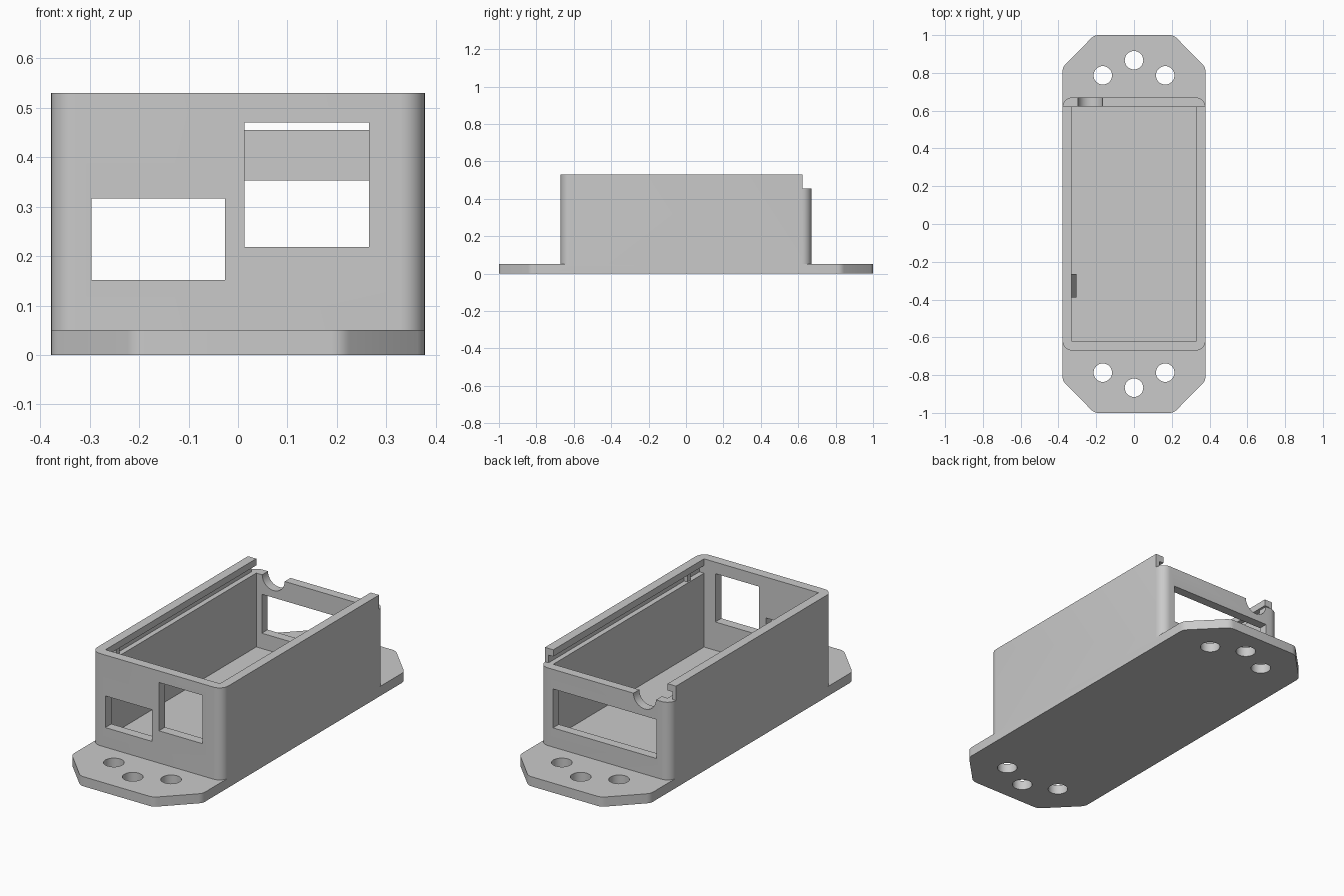
import bpy, bmesh, math

cube = bpy.data.objects.get("Cube")
if cube:
    bpy.data.objects.remove(cube, do_unlink=True)

W, L, H = 0.378, 0.67, 0.53      # half width, half length, height of the case
SLOT_Z, LIP_Z = 0.455, 0.495     # lid slot bottom and top
FLOOR = 0.07

grey = bpy.data.materials.new("grey plastic")
grey.use_nodes = True
grey.diffuse_color = (0.59, 0.59, 0.59, 1)
grey.node_tree.nodes["Principled BSDF"].inputs["Base Color"].default_value = (0.59, 0.59, 0.59, 1)


def prism(name, outline, low, high, axis="z"):
    """Extrude a 2D outline along z (x, y points) or along y (x, z points)."""
    place = (lambda a, b, c: (a, b, c)) if axis == "z" else (lambda a, b, c: (a, c, b))
    bm = bmesh.new()
    rings = [[bm.verts.new(place(a, b, c)) for a, b in outline] for c in (low, high)]
    for ring in rings:
        bm.faces.new(ring)
    n = len(outline)
    for i in range(n):
        j = (i + 1) % n
        bm.faces.new((rings[0][i], rings[0][j], rings[1][j], rings[1][i]))
    bmesh.ops.recalc_face_normals(bm, faces=bm.faces)
    mesh = bpy.data.meshes.new(name)
    bm.to_mesh(mesh)
    bm.free()
    mesh.materials.append(grey)
    obj = bpy.data.objects.new(name, mesh)
    bpy.context.collection.objects.link(obj)
    return obj


def arc(x, y, r, start, end, steps):
    return [(x + r * math.cos(math.radians(start + (end - start) * i / steps)),
             y + r * math.sin(math.radians(start + (end - start) * i / steps)))
            for i in range(steps + 1)]


def box(name, x0, x1, y0, y1, z0, z1):
    return prism(name, [(x0, y0), (x1, y0), (x1, y1), (x0, y1)], z0, z1)


def combine(target, tool, operation="DIFFERENCE"):
    mod = target.modifiers.new(operation.lower(), "BOOLEAN")
    mod.object, mod.operation, mod.solver = tool, operation, "EXACT"
    bpy.context.view_layer.objects.active = target
    bpy.ops.object.modifier_apply(modifier=mod.name)
    bpy.data.objects.remove(tool, do_unlink=True)


# Case body with rounded upright corners
r = 0.05
outline = []
for k, (sx, sy) in enumerate([(1, 1), (-1, 1), (-1, -1), (1, -1)]):
    outline += arc(sx * (W - r), sy * (L - r), r, 90 * k, 90 * k + 90, 8)
case = prism("case_body", outline, 0.02, H)

# Mounting plate with clipped, softly rounded corners
soft = 0.05
cut = soft * math.tan(math.radians(22.5))
quarter = (arc(W - soft, 0.83 - cut, soft, 0, 45, 4)
           + arc(0.21 - cut, 1 - soft, soft, 45, 90, 4))
half = quarter + [(-x, y) for x, y in reversed(quarter)]
plate = prism("mounting_plate", half + [(-x, -y) for x, y in half], 0, 0.05)
combine(case, plate, "UNION")

# Inner cavity, lid slot and open back end above the rear wall
combine(case, box("cavity", -0.33, 0.33, -0.62, 0.622, FLOOR, 0.7))
combine(case, box("lid_slot", -0.357, 0.357, -0.62, 0.8, SLOT_Z, LIP_Z))
combine(case, box("rear_opening", -0.5, 0.5, 0.622, 0.8, SLOT_Z, 0.7))

# Front ports and rear window
combine(case, box("low_port", -0.296, -0.026, -0.8, -0.5, 0.152, 0.317))
combine(case, box("tall_port", 0.013, 0.265, -0.8, -0.5, 0.218, 0.47))
combine(case, box("rear_window", -0.298, 0.298, 0.5, 0.8, 0.15, 0.353))

# Cable notch in the rear wall
combine(case, prism("cable_notch", arc(-0.231, SLOT_Z, 0.065, 180, 360, 16)
                    + [(-0.166, 0.6), (-0.296, 0.6)], 0.58, 0.8, "y"))

# Screw holes in both flanges
for side in (-1, 1):
    for x, y in [(-0.165, 0.787), (0, 0.867), (0.165, 0.787)]:
        combine(case, prism("screw_hole", arc(x, side * y, 0.049, 0, 348.75, 31), -0.1, 0.1))

bpy.ops.object.select_all(action="DESELECT")
case.select_set(True)
bpy.context.view_layer.objects.active = case
bpy.ops.object.shade_smooth_by_angle(angle=math.radians(30))

# Lid detents inside the slots
for side, name in [(-1, "right_detent"), (1, "left_detent")]:
    xs = sorted((side * 0.338, side * 0.362))
    box(name, xs[0], xs[1], -0.52, -0.495, SLOT_Z - 0.005, LIP_Z + 0.005)

# Sloped board clip on the inner wall
prism("board_clip", [(-0.335, 0.2), (-0.305, 0.2), (-0.33, 0.3), (-0.335, 0.3)], -0.39, -0.265, "y")
